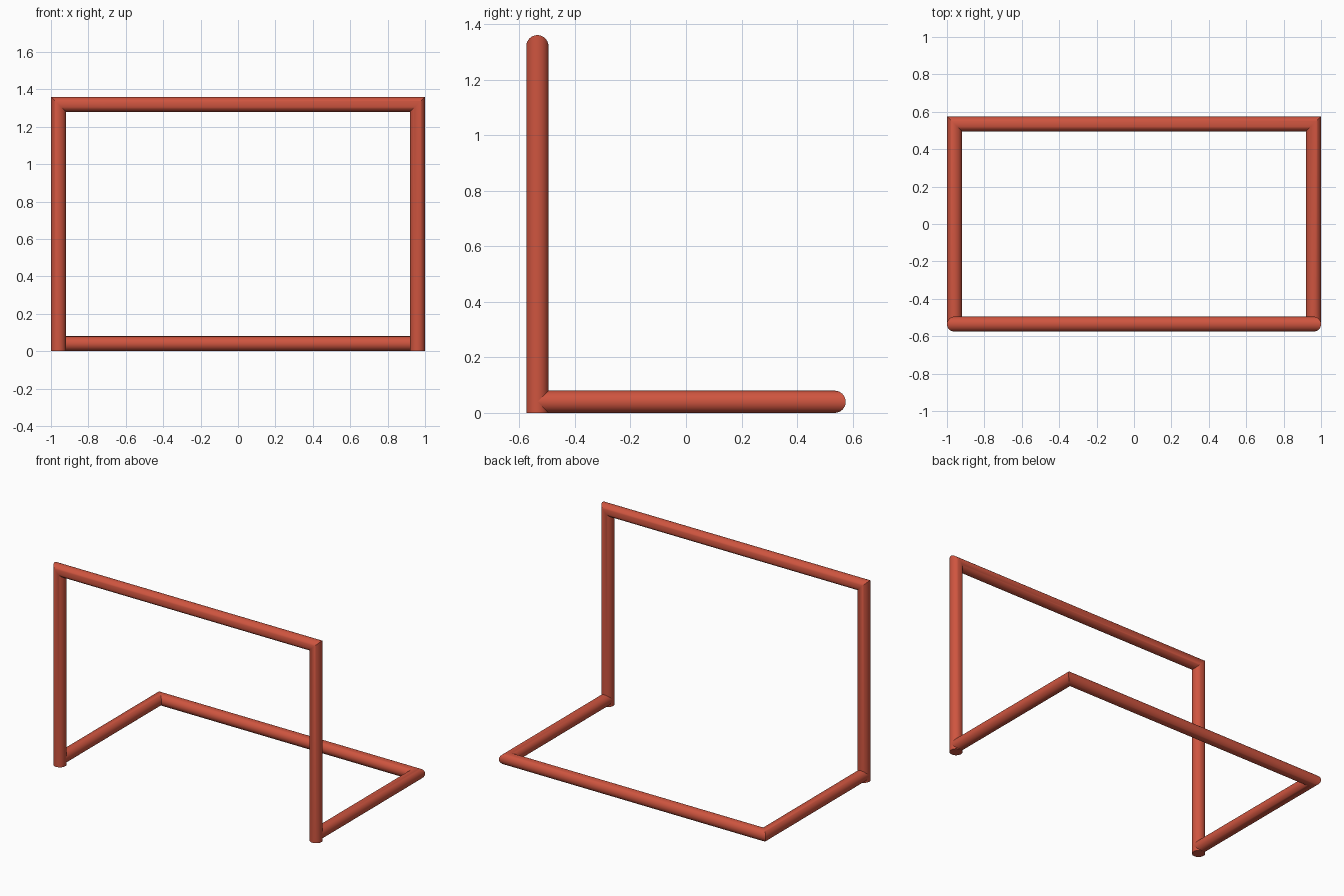
import bpy, bmesh
from math import sin, cos, tau, radians

if "Cube" in bpy.data.objects:
    bpy.data.objects.remove(bpy.data.objects["Cube"])

R = 0.04          # tube radius
X = 0.96          # leg axis
Y = 0.535         # frame depth axis
H = 1.32          # crossbar axis height
SEG = 32

mat = bpy.data.materials.new("red_paint")
mat.diffuse_color = (0.62, 0.09, 0.05, 1)
mat.use_nodes = True
mat.node_tree.nodes["Principled BSDF"].inputs["Base Color"].default_value = mat.diffuse_color


def u_tube(name, start, end, place):
    """U-shaped tube with mitred corners; place maps (x, along, across) to space."""
    bm = bmesh.new()
    rings = []
    for side, along, mitre in ((-1, start, 0), (-1, end, R), (1, end, R), (1, start, 0)):
        ring = []
        for i in range(SEG):
            c, s = cos(tau * i / SEG), sin(tau * i / SEG)
            ring.append(bm.verts.new(place(side * (X + R * c), along + mitre * c, R * s)))
        rings.append(ring)
    for a, b in zip(rings, rings[1:]):
        for i in range(SEG):
            j = (i + 1) % SEG
            bm.faces.new((a[i], a[j], b[j], b[i]))
    bm.faces.new(rings[0])
    bm.faces.new(rings[-1])
    bmesh.ops.recalc_face_normals(bm, faces=bm.faces)
    mesh = bpy.data.meshes.new(name)
    bm.to_mesh(mesh)
    bm.free()
    mesh.materials.append(mat)
    obj = bpy.data.objects.new(name, mesh)
    bpy.context.collection.objects.link(obj)
    bpy.ops.object.select_all(action='DESELECT')
    obj.select_set(True)
    bpy.context.view_layer.objects.active = obj
    bpy.ops.object.shade_smooth_by_angle(angle=radians(30))


# Upright posts with the crossbar
u_tube("front_posts_and_crossbar", 0, H, lambda x, a, n: (x, -Y + n, a))
# Ground bars running back from the posts
u_tube("ground_frame", -Y, Y, lambda x, a, n: (x, a, R + n))
